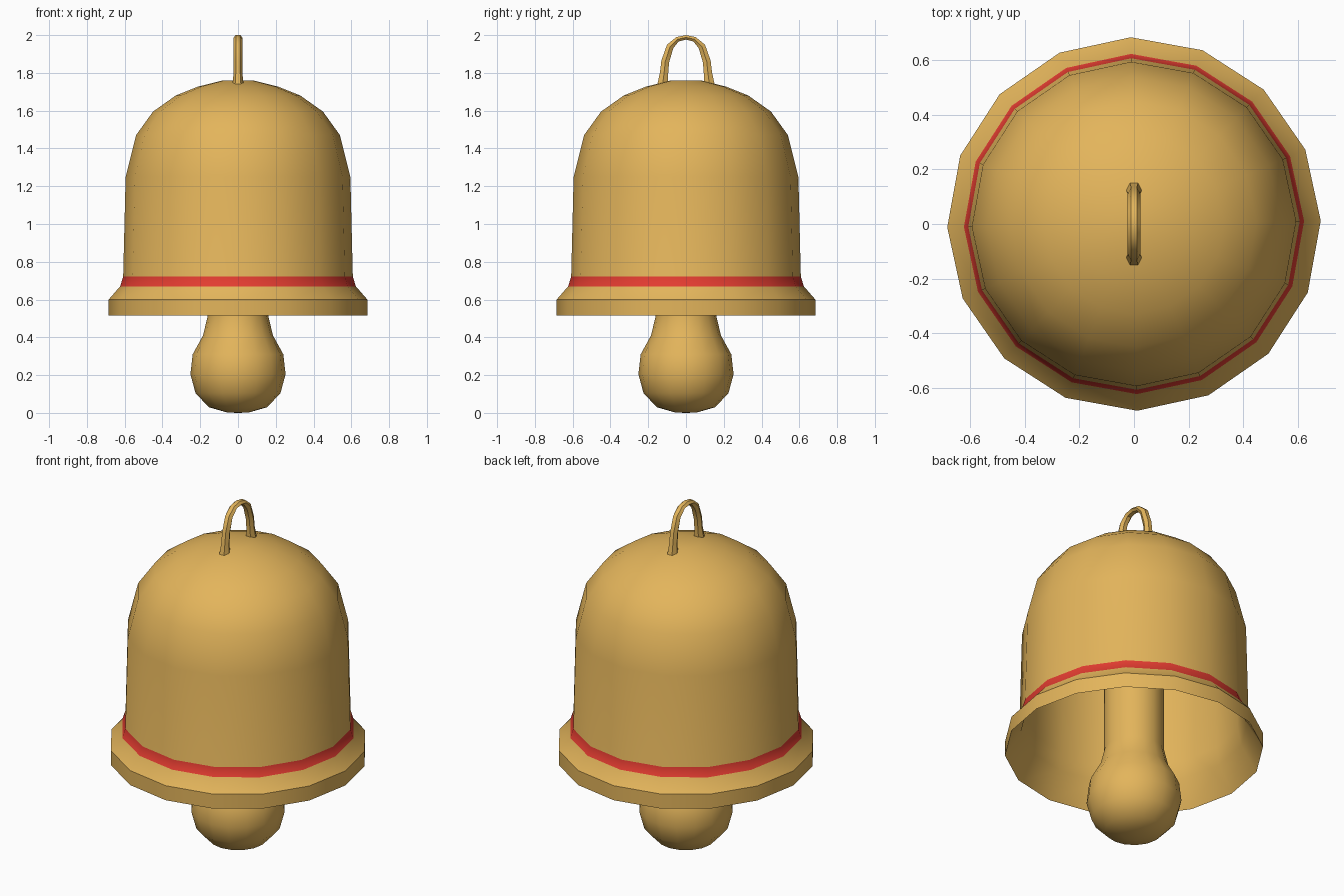
import bpy, bmesh
from math import cos, sin, pi, radians, atan2

if "Cube" in bpy.data.objects:
    bpy.data.objects.remove(bpy.data.objects["Cube"])


def material(name, color):
    m = bpy.data.materials.new(name)
    m.diffuse_color = color
    m.use_nodes = True
    m.node_tree.nodes["Principled BSDF"].inputs["Base Color"].default_value = m.diffuse_color
    return m


gold = material("gold", (0.77, 0.46, 0.105, 1))
red = material("red", (0.76, 0.045, 0.03, 1))


def finish(bm, name, mats):
    bmesh.ops.recalc_face_normals(bm, faces=bm.faces[:])
    me = bpy.data.meshes.new(name)
    bm.to_mesh(me)
    bm.free()
    ob = bpy.data.objects.new(name, me)
    bpy.context.collection.objects.link(ob)
    for m in mats:
        me.materials.append(m)
    bpy.ops.object.select_all(action='DESELECT')
    ob.select_set(True)
    bpy.context.view_layer.objects.active = ob
    bpy.ops.object.shade_smooth_by_angle(angle=radians(35))
    return ob


def skin(bm, rings):
    """Bridge successive closed rings and cap both ends."""
    loops = [[bm.verts.new(p) for p in r] for r in rings]
    n = len(loops[0])
    bands = []
    for a, b in zip(loops, loops[1:]):
        bands.append([bm.faces.new((a[i], a[(i + 1) % n], b[(i + 1) % n], b[i]))
                      for i in range(n)])
    bm.faces.new(loops[0])
    bm.faces.new(loops[-1])
    return bands


def lathe(profile, sides):
    off = radians(1)
    return [[(r * cos(off + 2 * pi * i / sides), r * sin(off + 2 * pi * i / sides), z)
             for i in range(sides)] for r, z in profile]


# Bell shell: inside from the crown down to the rim, then outside back up
inner = [(0.08, 1.72), (0.31, 1.645), (0.43, 1.56), (0.515, 1.44), (0.57, 1.24),
         (0.58, 0.76), (0.60, 0.66)]
outer = [(0.685, 0.515), (0.685, 0.60), (0.624, 0.67), (0.608, 0.722), (0.595, 1.25),
         (0.54, 1.47), (0.45, 1.595), (0.33, 1.68), (0.21, 1.728), (0.08, 1.76)]
bm = bmesh.new()
bands = skin(bm, lathe(inner + outer, 16))
for f in bands[len(inner) + 2]:      # painted stripe
    f.material_index = 1
finish(bm, "bell_body", [gold, red])

# Clapper: ball on a thick stem
clapper = [(0.01, 0.0), (0.06, 0.003), (0.155, 0.03), (0.225, 0.105), (0.252, 0.205),
           (0.24, 0.31), (0.185, 0.41), (0.16, 0.515), (0.16, 1.68)]
bm = bmesh.new()
skin(bm, lathe(clapper, 16))
finish(bm, "clapper", [gold])

# Hanging loop: six-sided strap swept along an arch in the YZ plane
half = [(0.124, 1.735, 0.028), (0.116, 1.80, 0.022), (0.110, 1.86, 0.021),
        (0.084, 1.94, 0.019), (0.045, 1.978, 0.013)]   # y, z, half thickness
path = half + [(0.0, 1.988, 0.012)] + [(-y, z, t) for y, z, t in reversed(half)]
rings = []
for k, (y, z, t) in enumerate(path):
    p, q = path[max(k - 1, 0)], path[min(k + 1, len(path) - 1)]
    a = atan2(q[1] - p[1], q[0] - p[0])
    w = 0.03 if k in (0, len(path) - 1) else 0.023
    rings.append([(w * cos(i * pi / 3), y - t * sin(i * pi / 3) * sin(a) / 0.866,
                   z + t * sin(i * pi / 3) * cos(a) / 0.866) for i in range(6)])
bm = bmesh.new()
skin(bm, rings)
finish(bm, "hanging_loop", [gold])
